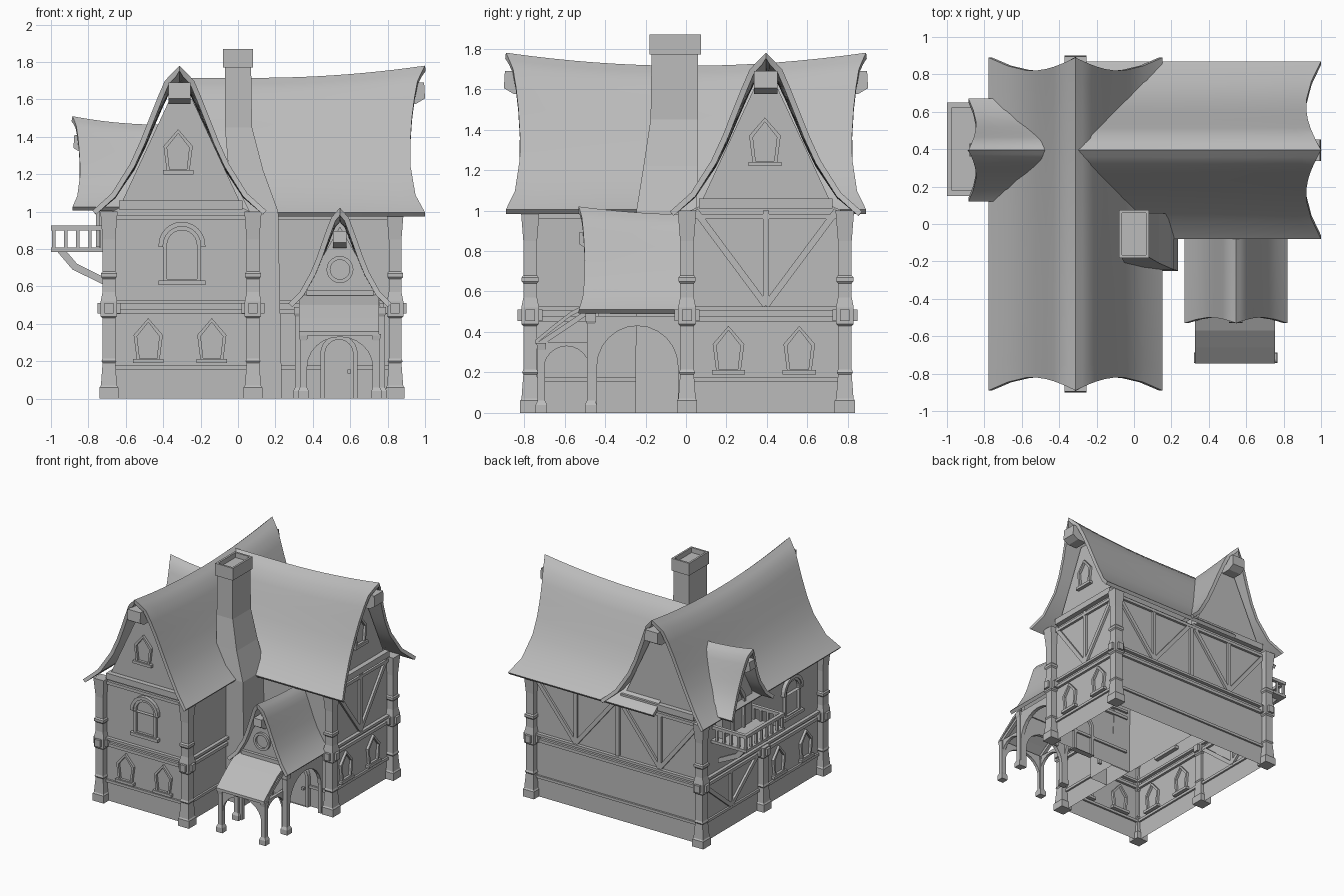
import bpy, bmesh, math
from mathutils import Matrix, Vector

cube = bpy.data.objects.get("Cube")
if cube:
    bpy.data.objects.remove(cube)

stone = bpy.data.materials.new("plain grey")
stone.use_nodes = True
GREY = (0.5, 0.5, 0.5, 1)
stone.diffuse_color = GREY
stone.node_tree.nodes["Principled BSDF"].inputs["Base Color"].default_value = GREY

FRONT, RIGHT, BACK, LEFT = 0, 90, 180, -90


def finish(name, bm, side=FRONT, at=(0, 0, 0), recalc=True):
    """Turn a bmesh drawn facing the front towards a side and link it."""
    if recalc:
        bmesh.ops.recalc_face_normals(bm, faces=bm.faces)
    bm.transform(Matrix.Translation(at) @ Matrix.Rotation(math.radians(side), 4, 'Z'))
    mesh = bpy.data.meshes.new(name)
    bm.to_mesh(mesh)
    bm.free()
    mesh.materials.append(stone)
    obj = bpy.data.objects.new(name, mesh)
    bpy.context.scene.collection.objects.link(obj)
    return obj


def box(name, lo, hi):
    bm = bmesh.new()
    size = Vector(hi) - Vector(lo)
    mid = (Vector(hi) + Vector(lo)) / 2
    bmesh.ops.create_cube(bm, size=1, matrix=Matrix.Translation(mid) @ Matrix.Diagonal((*size, 1)))
    return finish(name, bm)


def prism(name, pts, y0, y1, side=FRONT, at=(0, 0, 0), open_bottom=False):
    """Extrude an upright outline from y0 to y1."""
    bm = bmesh.new()
    a = [bm.verts.new((u, y0, z)) for u, z in pts]
    b = [bm.verts.new((u, y1, z)) for u, z in pts]
    bm.faces.new(a)
    bm.faces.new(b)
    for i in range(len(pts)):
        j = (i + 1) % len(pts)
        if not (open_bottom and pts[i][1] == 0 and pts[j][1] == 0):
            bm.faces.new((a[i], a[j], b[j], b[i]))
    return finish(name, bm, side, at)


def ring(name, outer, inner, depth, side, at):
    """Flat frame between two outlines with equal point counts."""
    bm = bmesh.new()
    loops = [[bm.verts.new((u, y, z)) for u, z in p]
             for p, y in ((outer, -depth), (inner, -depth), (inner, depth), (outer, depth))]
    for k in range(4):
        p, q = loops[k], loops[(k + 1) % 4]
        for i in range(len(p)):
            j = (i + 1) % len(p)
            bm.faces.new((p[i], p[j], q[j], q[i]))
    return finish(name, bm, side, at)


def beam(name, p, q, width, depth, side=FRONT, at=(0, 0, 0)):
    p, q = Vector(p), Vector(q)
    d = (q - p).normalized() * width / 2
    n = Vector((-d.y, d.x))
    return prism(name, [p + n, q + n, q - n, p - n], -depth, depth, side, at)


def loft(name, sections, closed=True):
    """Stack rectangles given as z, x0, x1, y0, y1."""
    bm = bmesh.new()
    rows = [[bm.verts.new((x, y, z)) for x, y in ((a, c), (b, c), (b, d), (a, d))]
            for z, a, b, c, d in sections]
    for r, s in zip(rows, rows[1:]):
        for i in range(4):
            bm.faces.new((r[i], r[(i + 1) % 4], s[(i + 1) % 4], s[i]))
    if closed:
        bm.faces.new(rows[0])
    bm.faces.new(rows[-1])
    return finish(name, bm)


def arch(half, spring, rise, steps=12, base=0):
    arc = [(half * math.cos(math.pi * i / steps), spring + rise * math.sin(math.pi * i / steps))
           for i in range(steps + 1)]
    return [(half, base)] + arc + [(-half, base)]


def arch_panel(name, half, height, hole, spring, rise, depth, side, at):
    pts = [(-half, 0), (-half, height), (half, height), (half, 0)] + arch(hole, spring, rise)
    return prism(name, pts, -depth, depth, side, at)


def roof(name, half, eave, ridge, tip, end, sag, flare, side, at, both=False):
    """Bell-shaped sagging roof with scooped gable ends."""
    curve = [(0, 1), (.08, .955), (.17, .9), (.25, .79), (.34, .655), (.45, .485),
             (.57, .325), (.78, .12), (1, 0)]
    cols = [(-s, f) for s, f in reversed(curve[1:])] + curve
    bm, rows, n = bmesh.new(), [], 16
    for i in range(n + 1):
        row = []
        for s, f in cols:
            scoop = flare * math.sin(math.pi * abs(s))
            y0, y1 = tip + scoop, end - (scoop if both else 0)
            y = y0 + (y1 - y0) * i / n
            q = min(y - tip, end - y) if both else y - tip
            k = 1 - min(max(q, 0) / min(0.9, end - tip), 1)
            row.append(bm.verts.new((s * half, y, eave + (ridge - eave) * f - sag * f * (1 - k * k))))
        rows.append(row)
    for r, t in zip(rows, rows[1:]):
        for j in range(len(cols) - 1):
            bm.faces.new((r[j], r[j + 1], t[j + 1], t[j]))
    obj = finish(name, bm, side, at, recalc=False)
    mod = obj.modifiers.new("thickness", 'SOLIDIFY')
    mod.thickness, mod.offset = 0.028, -1
    bpy.ops.object.select_all(action='DESELECT')
    obj.select_set(True)
    bpy.context.view_layer.objects.active = obj
    bpy.ops.object.modifier_apply(modifier=mod.name)
    bpy.ops.object.shade_smooth_by_angle(angle=math.radians(40))


def ridge_beam(name, side, at, tip, z, half, height):
    """Short beam end under a gable tip, its underside sloping down inward."""
    pts = [(tip + .005, z + height), (tip, z), (tip + .05, z - .03), (tip + .13, z - .03), (tip + .13, z + height)]
    prism(name, pts, -half, half, side + 90, at)


def pointed_window(name, side, at):
    outer = [(-.06, 0), (-.078, .14), (0, .23), (.078, .14), (.06, 0)]
    inner = [(u * .76, .015 + z * .84) for u, z in outer]
    ring(name, outer, inner, .02, side, at)
    beam(name + "_sill", (-.082, 0), (.082, 0), .022, .03, side, at)


def arched_window(name, side, at):
    ring(name, arch(.1, .2, .1), arch(.08, .2, .08, base=.02), .02, side, at)
    ring(name + "_hood", arch(.125, .2, .125, base=.19), arch(.1, .2, .1, base=.19), .03, side, at)
    beam(name + "_sill", (-.125, 0), (.125, 0), .025, .035, side, at)


def post(name, x, y, top=1.0):
    shape = [(0, .05), (.06, .05), (.07, .043), (.19, .034), (.2, .04), (.215, .034), (.43, .034),
             (.44, .044), (.52, .044), (.57, .034), (.64, .034), (.65, .042), (.67, .042),
             (.68, .034), (.85, .034), (1.0, .046)]
    loft(name, [(z, x - h, x + h, y - h, y + h) for z, h in shape if z <= top])
    box(name + "_joint_x", (x - .062, y - .024, .455), (x + .062, y + .024, .512))
    box(name + "_joint_y", (x - .024, y - .062, .455), (x + .024, y + .062, .512))


# walls of the two wings
def house(half):
    right = [(half, 0), (half, 1.0), (.33, 1.02), (.06, 1.6)]
    return right + [(-u, z) for u, z in reversed(right)]


prism("long_wing_walls", house(.37), -.755, .77, FRONT, (-.305, 0, 0), True)
prism("cross_wing_walls", house(.375), -.82, -.06, RIGHT, (0, .395, 0), True)

# roofs and ridge beams
roof("long_wing_roof", .465, 1.005, 1.78, -.89, .89, .065, .07, FRONT, (-.313, 0, 0), True)
roof("cross_wing_roof", .475, .995, 1.78, -1.0, .31, .065, .08, RIGHT, (0, .395, 0))
roof("dormer_roof", .275, 1.025, 1.51, -.885, -.42, .045, .04, LEFT, (0, .395, 0))
roof("entry_roof", .275, .51, 1.02, -.53, .06, .04, .03, FRONT, (.545, 0, 0))
for side in (FRONT, BACK):
    ridge_beam("long_ridge_beam", side, (-.313, 0, 0), -.9, 1.605, .058, .085)
ridge_beam("cross_ridge_beam", RIGHT, (0, .395, 0), -1.0, 1.605, .058, .085)
ridge_beam("dormer_ridge_beam", LEFT, (0, .395, 0), -.88, 1.34, .035, .07)
ridge_beam("entry_ridge_beam", FRONT, (.545, 0, 0), -.53, .835, .036, .06)

# corner posts
for i, (x, y) in enumerate([(-.69, -.77), (.08, -.77), (-.69, .785), (.84, .005), (.84, .785)]):
    post("post_%d" % i, x, y)
post("left_middle_post", -.69, 0, top=.52)

# horizontal timbers on each wall: side, wall origin, extent
walls = [("front", FRONT, (0, -.755, 0), -.67, .06), ("inner", RIGHT, (.065, 0, 0), -.75, 0),
         ("left", LEFT, (-.675, 0, 0), -.76, .75), ("back", BACK, (0, .77, 0), -.82, .67),
         ("right", RIGHT, (.82, 0, 0), .02, .77), ("cross_front", FRONT, (0, .02, 0), .1, .82)]
for name, side, at, u0, u1 in walls:
    for z, w, d in ((.165, .022, .015), (.465, .025, .02), (.515, .02, .028), (.97, .025, .02)):
        beam(name + "_timber", (u0, z), (u1, z), w, d, side, at)
for name, side, at in (("front", FRONT, (-.305, -.755, 0)), ("back", BACK, (-.305, .77, 0)),
                       ("right", RIGHT, (.82, .395, 0))):
    beam(name + "_tie_beam", (-.33, 1.035), (.33, 1.035), .05, .04, side, at)

# diagonal bracing
def braces(name, side, at, half, low, high):
    beam(name + "_stud", (0, low), (0, high), .03, .018, side, at)
    for s in (-1, 1):
        beam(name + "_brace", (0, low), (s * half, high), .032, .018, side, at)


braces("right", RIGHT, (.82, .395, 0), .35, .53, 1.0)
braces("back_a", BACK, (-.31, .77, 0), .35, .53, .97)
braces("back_b", BACK, (.45, .77, 0), .36, .53, .97)
beam("back_mid_stud", (-.07, .53), (-.07, .97), .03, .018, BACK, (0, .77, 0))
braces("left", LEFT, (-.675, .395, 0), .34, .18, .46)

# windows
for i, u in enumerate((-.48, -.14)):
    pointed_window("front_window_%d" % i, FRONT, (u, -.755, .2))
for i, u in enumerate((.21, .56)):
    pointed_window("right_window_%d" % i, RIGHT, (.82, u, .2))
    pointed_window("left_window_%d" % i, LEFT, (-.675, u - .78, .2))
pointed_window("front_gable_window", FRONT, (-.32, -.755, 1.21))
pointed_window("right_gable_window", RIGHT, (.82, .39, 1.23))
arched_window("front_arched_window", FRONT, (-.3, -.755, .62))
arched_window("left_arched_window", LEFT, (-.675, -.39, .62))

# dormer, its door and balcony
prism("dormer_wall", [(-.19, .8), (-.19, 1.06), (0, 1.4), (.19, 1.06), (.19, .8)], -.74, -.45, LEFT, (0, .395, 0))
door = [(-.08, 0), (-.085, .26), (0, .38), (.085, .26), (.08, 0)]
ring("balcony_door_frame", door, [(u * .75, z * .9) for u, z in door], .02, LEFT, (-.74, .395, .81))
box("balcony_floor", (-1, .15, .785), (-.68, .65, .808))
rails = [((-1, y - .014), (-.69, y + .014)) for y in (.164, .636)] + [((-1, .15), (-.972, .65))]
for a, b in rails:
    box("balcony_rail", (*a, .9), (*b, .925))
spots = [(-.986 + .065 * i, y) for i in range(5) for y in (.164, .636)]
spots += [(-.986, .164 + .0675 * i) for i in range(1, 7)]
for x, y in spots:
    box("baluster", (x - .009, y - .009, .8), (x + .009, y + .009, .91))
for y in (.22, .57):
    pts = [(-.97, .79), (-.92, .79), (-.86, .72), (-.7, .64), (-.7, .6), (-.885, .69)]
    prism("balcony_bracket", pts, y - .016, y + .016)

# chimney with a hollow cap
loft("chimney", [(0, .07, .235, -.25, .01), (1.0, .06, .215, -.245, .05), (1.22, -.05, .135, -.21, .06),
                 (1.45, -.07, .075, -.175, .06), (1.78, -.07, .07, -.17, .06)], closed=False)
bm = bmesh.new()
bmesh.ops.create_cube(bm, size=1, matrix=Matrix.Translation((0, -.053, 1.82)) @ Matrix.Diagonal((.16, .255, .1, 1)))
top = max(bm.faces, key=lambda f: f.calc_center_median().z)
bmesh.ops.inset_region(bm, faces=[top], thickness=.022)
bmesh.ops.inset_region(bm, faces=[top], thickness=.0005, depth=-.04)
finish("chimney_cap", bm)

# open entry hall
prism("entry_gable", [(-.22, .47), (-.2, .57), (0, .92), (.2, .57), (.22, .47)], -.46, -.43, FRONT, (.545, 0, 0))
arch_panel("entry_front_arch", .22, .48, .18, .17, .18, .015, FRONT, (.545, -.455, 0))
for x in (.325, .765):
    arch_panel("entry_side_arch", .22, .48, .2, .23, .2, .015, RIGHT, (x, -.24, 0))
    loft("entry_post", [(z, x - h, x + h, -.47 - h, -.47 + h)
                        for z, h in ((0, .03), (.04, .03), (.06, .02), (.44, .02), (.455, .026), (.49, .026))])
circle = [(math.cos(i * math.pi / 10), math.sin(i * math.pi / 10)) for i in range(20)]
ring("entry_round_window", [(.072 * a, .072 * b) for a, b in circle],
     [(.052 * a, .052 * b) for a, b in circle], .018, FRONT, (.545, -.46, .69))
beam("entry_tie_beam", (-.18, .565), (.18, .565), .03, .025, FRONT, (.545, -.46, 0))

# front door
prism("front_door", arch(.075, .24, .075), -.012, 0, FRONT, (.54, .015, 0))
ring("front_door_frame", arch(.1, .24, .1), arch(.075, .24, .075), .025, FRONT, (.54, .015, 0))
box("door_knob", (.585, -.02, .135), (.605, .01, .155))

# lean-to porch
slope = [(-.745, .36), (-.66, .43), (-.57, .5), (-.46, .555)]
prism("porch_roof", slope + [(y, z - .022) for y, z in reversed(slope)], -.755, -.325, RIGHT)
arch_panel("porch_front_arch", .2, .35, .175, .17, .16, .012, FRONT, (.545, -.715, 0))
for x in (.35, .74):
    arch_panel("porch_side_arch", .13, .35, .115, .21, .12, .012, RIGHT, (x, -.59, 0))
    loft("porch_post", [(z, x - h, x + h, -.715 - h, -.715 + h)
                        for z, h in ((0, .028), (.04, .028), (.06, .019), (.31, .019), (.345, .024))])
    beam("porch_rafter", (-.73, .335), (-.47, .51), .025, .013, RIGHT, (x, 0, 0))
